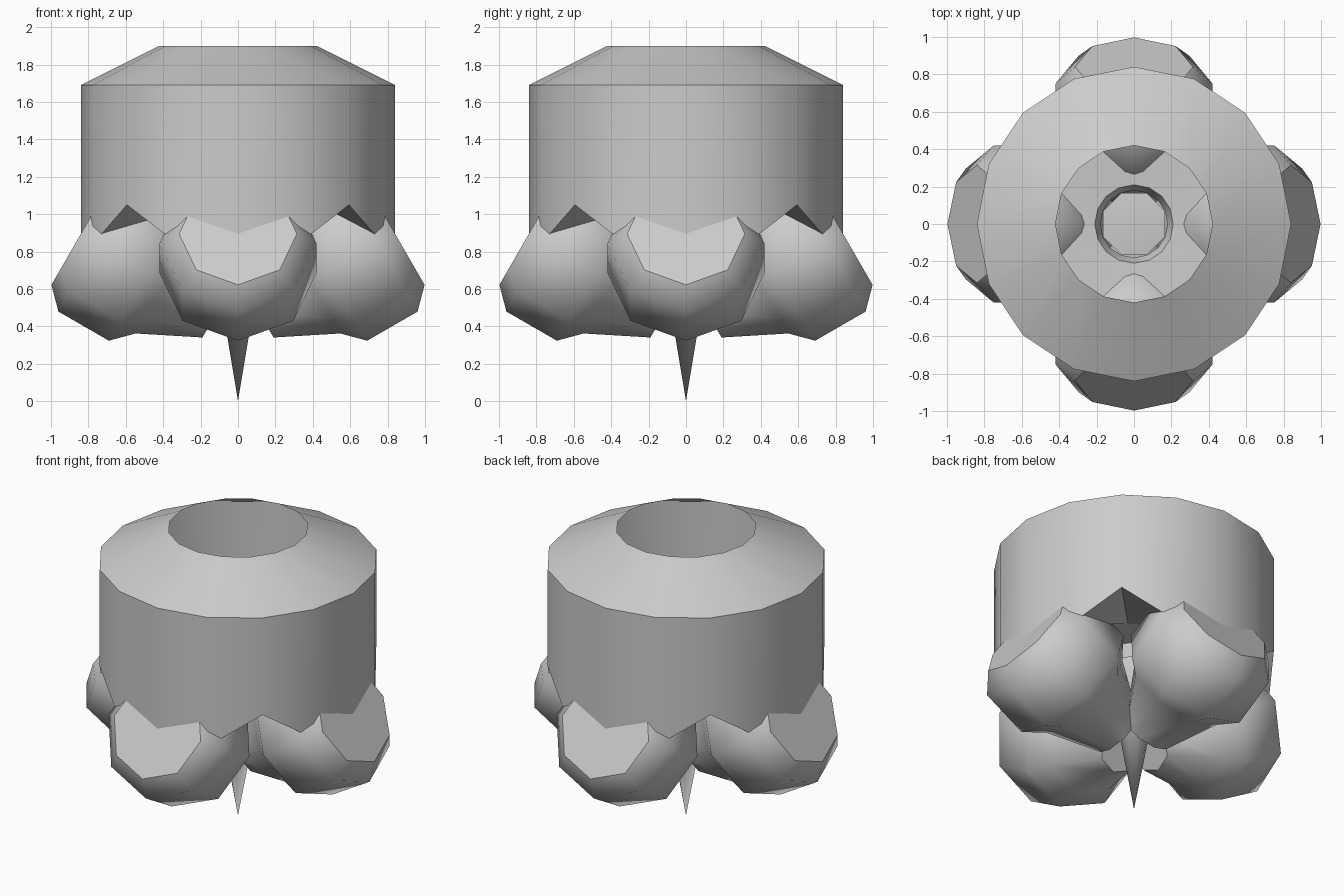
import bpy, bmesh, math
from mathutils import Matrix, Vector

if "Cube" in bpy.data.objects:
    bpy.data.objects.remove(bpy.data.objects["Cube"])


def lathe(name, profile, sides, matrix=None, angle=30, phase=0.0, edit=None):
    """Spin (radius, height) points around z; radius 0 makes a pole."""
    bm = bmesh.new()
    rings = []
    for r, z in profile:
        if r == 0:
            rings.append([bm.verts.new((0, 0, z))] * sides)
            continue
        ring = []
        for i in range(sides):
            a = phase + 2 * math.pi * i / sides
            ring.append(bm.verts.new((r * math.cos(a), r * math.sin(a), z)))
        rings.append(ring)
    for low, high in zip(rings, rings[1:]):
        for i in range(sides):
            j = (i + 1) % sides
            loop = list(dict.fromkeys((low[i], low[j], high[j], high[i])))
            bm.faces.new(loop)
    if edit:
        edit(rings)
    bmesh.ops.recalc_face_normals(bm, faces=bm.faces)
    if matrix:
        bm.transform(matrix)
    mesh = bpy.data.meshes.new(name)
    bm.to_mesh(mesh)
    bm.free()
    ob = bpy.data.objects.new(name, mesh)
    bpy.context.collection.objects.link(ob)
    bpy.ops.object.select_all(action='DESELECT')
    ob.select_set(True)
    bpy.context.view_layer.objects.active = ob
    bpy.ops.object.shade_smooth_by_angle(angle=math.radians(angle))
    return ob


# Hollow housing: open roof, wall, and a floor with a central collar
def raise_notches(rings):
    for i in range(2, 16, 4):
        rings[2][i].co.z = 1.05


lathe("housing",
      [(0.42, 1.9), (0.84, 1.69), (0.84, 0.84), (0.42, 1.04), (0.21, 1.03), (0.18, 0.95)],
      16, edit=raise_notches, angle=25)

# Central spike with a shallow cap
lathe("center_spike", [(0, 0.0), (0.18, 1.0), (0, 1.02)], 8, phase=math.pi / 8, angle=50)

# Four chamfered rollers, tilted up 30 degrees, tapering towards the centre
roller = [(0, 0.13), (0.155, 0.13), (0.315, 0.45), (0.42, 0.555),
          (0.42, 0.866), (0.315, 0.97), (0, 0.97)]
tilt = Matrix.Translation((0, 0, 0.41)) @ Matrix.Rotation(math.radians(60), 4, 'Y')
for i, side in enumerate(("right", "back", "left", "front")):
    spin = Matrix.Rotation(i * math.pi / 2, 4, 'Z')
    lathe(side + "_roller", roller, 8, matrix=spin @ tilt, angle=46)
